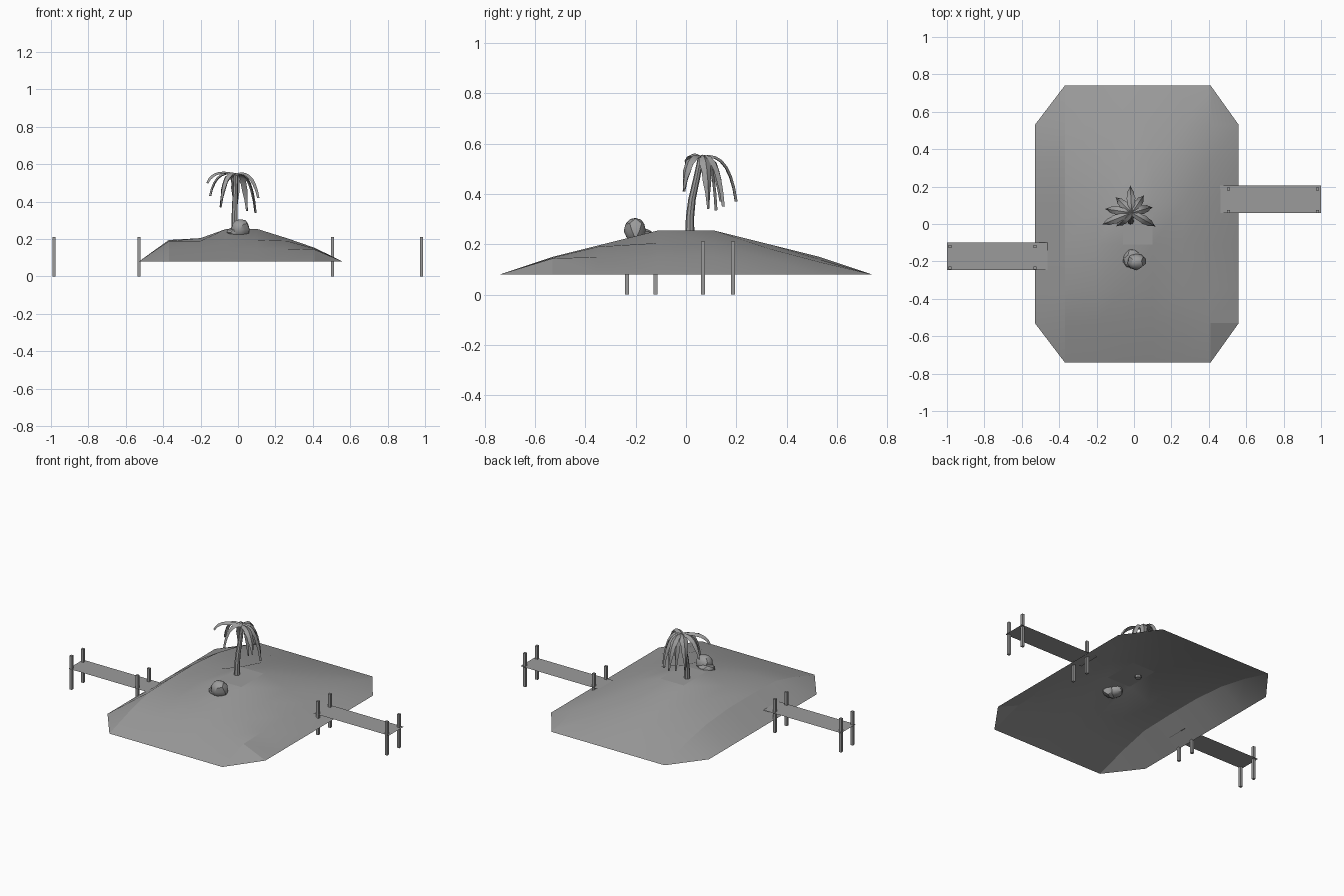
import bpy, bmesh, math, random
from mathutils import Vector

if "Cube" in bpy.data.objects:
    bpy.data.objects.remove(bpy.data.objects["Cube"])

GREY = (0.33, 0.33, 0.33, 1)
grey = bpy.data.materials.new("plain grey")
grey.use_nodes = True
grey.diffuse_color = GREY
grey.node_tree.nodes["Principled BSDF"].inputs["Base Color"].default_value = GREY


def finish(name, bm, angle=None):
    bmesh.ops.recalc_face_normals(bm, faces=bm.faces)
    mesh = bpy.data.meshes.new(name)
    bm.to_mesh(mesh)
    bm.free()
    mesh.materials.append(grey)
    obj = bpy.data.objects.new(name, mesh)
    bpy.context.collection.objects.link(obj)
    if angle:
        bpy.ops.object.select_all(action="DESELECT")
        obj.select_set(True)
        bpy.context.view_layer.objects.active = obj
        bpy.ops.object.shade_smooth_by_angle(angle=math.radians(angle))
    return obj


# Island: open shell on a grid, cut corners, heights from two profiles
X_PROFILE = [(-.53, .08), (-.37, .195), (-.2, .205), (-.06, .255),
             (.1, .255), (.26, .205), (.41, .153), (.56, .08)]
Y_PROFILE = [(-.74, .08), (-.53, .15), (-.35, .195), (-.11, .255),
             (.11, .255), (.33, .2), (.53, .15), (.74, .08)]
BASE, PEAK = .08, .255
bm = bmesh.new()
grid = []
for i, (x, hx) in enumerate(X_PROFILE):
    column = []
    for j, (y, hy) in enumerate(Y_PROFILE):
        low = min(hx, hy)
        soft = BASE + (hx - BASE) * (hy - BASE) / (PEAK - BASE)
        blend = .5 if y > .2 else .15
        column.append(bm.verts.new((x, y, low + (soft - low) * blend)))
    grid.append(column)
last = len(grid) - 1
for i in range(last):
    for j in range(last):
        quad = [grid[i][j], grid[i + 1][j], grid[i + 1][j + 1], grid[i][j + 1]]
        if i in (0, last - 1) and j in (0, last - 1):
            corner = grid[0 if i == 0 else last][0 if j == 0 else last]
            quad.remove(corner)
        bm.faces.new(quad)
bmesh.ops.delete(bm, geom=[v for v in bm.verts if not v.link_faces], context="VERTS")
island = finish("island", bm, 14)
if island.data.polygons[len(island.data.polygons) // 2].normal.z < 0:
    island.data.flip_normals()


# Jetties: a flat deck with four square posts each
def jetty(side, x_in, x_out, y0, y1, post_xs, post_ys):
    bm = bmesh.new()
    corners = [(x_in, y0), (x_out, y0), (x_out, y1), (x_in, y1)]
    bm.faces.new([bm.verts.new((x, y, .128)) for x, y in corners])
    finish(side + "_jetty_deck", bm)
    for x in post_xs:
        for y in post_ys:
            bm = bmesh.new()
            bmesh.ops.create_cube(bm, size=1)
            bmesh.ops.scale(bm, vec=(.016, .016, .21), verts=bm.verts)
            bmesh.ops.translate(bm, vec=(x, y, .105), verts=bm.verts)
            finish(side + "_jetty_post", bm)


jetty("left", .44, 1, .06, .205, (.505, .98), (.068, .187))
jetty("right", -.46, -1, -.245, -.1, (-.53, -.985), (-.235, -.121))


# Rock: two rough lumps sunk into the ground
random.seed(4)
for name, centre, size in [("rock_large", (.012, -.2, .252), (.05, .045, .056)),
                           ("rock_small", (-.01, -.185, .235), (.05, .055, .03))]:
    bm = bmesh.new()
    bmesh.ops.create_icosphere(bm, subdivisions=2, radius=1)
    for v in bm.verts:
        v.co *= random.uniform(.88, 1.08)
        v.co = Vector(c + a * s for c, a, s in zip(centre, v.co, size))
    finish(name, bm, 30)

# Palm trunk: tapered rings along a leaning path
PATH = [(-.018, .015, .24), (-.018, .016, .31), (-.017, .024, .38),
        (-.014, .042, .46), (-.012, .058, .54)]
SIDES = 8
bm = bmesh.new()
rings = []
for k, p in enumerate(PATH):
    r = .018 - .0015 * k
    rings.append([bm.verts.new((p[0] + r * math.cos(a), p[1] + r * math.sin(a), p[2]))
                  for a in (math.tau * s / SIDES for s in range(SIDES))])
for lower, upper in zip(rings, rings[1:]):
    for s in range(SIDES):
        t = (s + 1) % SIDES
        bm.faces.new((lower[s], lower[t], upper[t], upper[s]))
bm.faces.new(rings[0])
bm.faces.new(rings[-1])
finish("palm_trunk", bm, 40)

# Palm fronds: drooping, folded leaves from the crown to each tip
CROWN = Vector((-.012, .06, .545))
TIPS = [(-.165, 0, .5), (-.15, .08, .43), (-.095, .14, .37), (-.02, .2, .37),
        (-.01, .12, .335), (.05, .15, .35), (.095, .09, .34), (.11, -.01, .42),
        (-.09, -.01, .41)]
STEPS = 7
for tip in map(Vector, TIPS):
    out = tip - CROWN
    side = Vector((-out.y, out.x, 0)).normalized()
    bend = CROWN + Vector((out.x * .8, out.y * .8, .035))
    bm = bmesh.new()
    rows = []
    for k in range(STEPS + 1):
        t = k / STEPS
        mid = CROWN * (1 - t) ** 2 + bend * 2 * t * (1 - t) + tip * t * t
        along = (bend - CROWN) * (1 - t) + (tip - bend) * t
        up = along.cross(side).normalized()
        if up.dot(Vector((out.x, out.y, .1))) < 0:
            up = -up
        width = .004 + .02 * math.sin(math.pi * min(1, .15 + .85 * t)) * (1 if k % 2 else .8)
        rows.append([bm.verts.new(p) for p in (mid - side * width - up * .006, mid + up * .005,
                                               mid + side * width - up * .006, mid - up * .004)])
    for a, b in zip(rows, rows[1:]):
        for s in range(4):
            bm.faces.new((a[s], a[(s + 1) % 4], b[(s + 1) % 4], b[s]))
    bm.faces.new(rows[0])
    bm.faces.new(rows[-1])
    finish("palm_frond", bm, 35)
